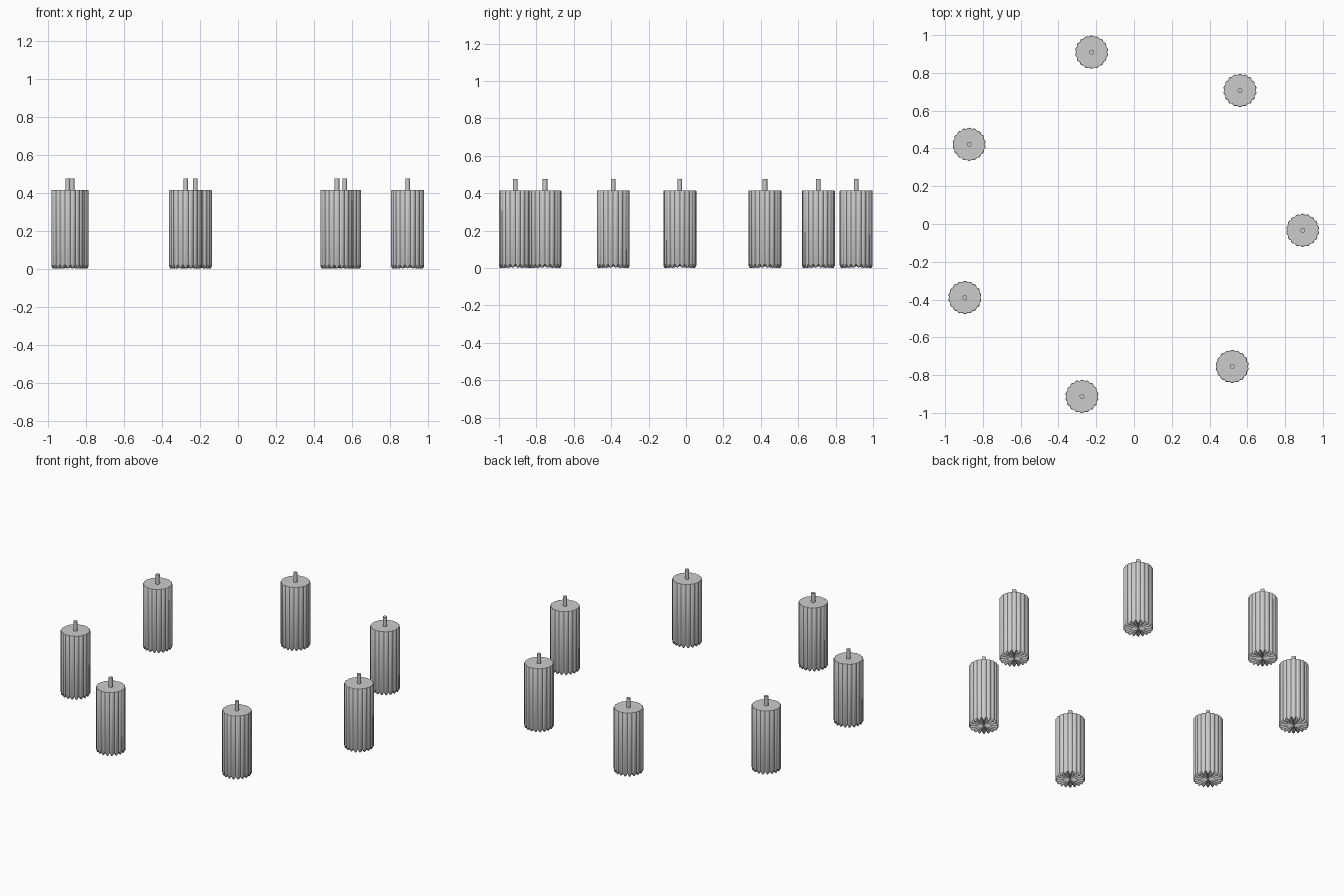
import bpy, bmesh
from math import sin, cos, pi, radians

if "Cube" in bpy.data.objects:
    bpy.data.objects.remove(bpy.data.objects["Cube"])

FLUTES = 18      # convex lobes around each candle
STEPS = 4        # segments per lobe
R, H = 0.088, 0.415


def lobe(i):
    # 1 on the lobe crest, 0 in the groove
    return abs(sin(pi * i / STEPS))


def ring(bm, r, depth, z_crest, z_groove):
    n = FLUTES * STEPS
    out = []
    for i in range(n):
        a, k = 2 * pi * i / n, lobe(i)
        rr = r * (1 - depth * (1 - k))
        z = z_groove + (z_crest - z_groove) * k
        out.append(bm.verts.new((rr * cos(a), rr * sin(a), z)))
    return out


def bridge(bm, a, b):
    for i in range(len(a)):
        j = (i + 1) % len(a)
        bm.faces.new((a[i], a[j], b[j], b[i]))


def candle_mesh():
    # fluted wax body with a pleated underside
    bm = bmesh.new()
    rings = [ring(bm, R * 0.93, 0.10, 0.0, 0.018),
             ring(bm, R, 0.07, 0.012, 0.022),
             ring(bm, R, 0.07, H - 0.004, H - 0.004),
             ring(bm, R * 0.97, 0.05, H, H)]
    for a, b in zip(rings, rings[1:]):
        bridge(bm, a, b)
    bm.faces.new(rings[-1])
    c = bm.verts.new((0, 0, 0.01))
    low = rings[0]
    for i in range(len(low)):
        bm.faces.new((c, low[(i + 1) % len(low)], low[i]))
    bmesh.ops.recalc_face_normals(bm, faces=bm.faces)
    me = bpy.data.meshes.new("candle")
    bm.to_mesh(me)
    bm.free()
    return me


def wick_mesh():
    bm = bmesh.new()
    bmesh.ops.create_cone(bm, cap_ends=True, segments=16, radius1=0.0125,
                          radius2=0.0125, depth=0.07)
    me = bpy.data.meshes.new("wick")
    bm.to_mesh(me)
    bm.free()
    return me


# ring of seven candles
candle, wick = candle_mesh(), wick_mesh()
for k in range(7):
    a = radians(-1.6 + 360 / 7 * k)
    x, y = -0.042 + 0.935 * cos(a), -0.007 + 0.935 * sin(a)
    for name, me, z in (("candle", candle, 0), ("wick", wick, H + 0.025)):
        ob = bpy.data.objects.new(f"{name}_{k + 1}", me)
        ob.location = (x, y, z)
        bpy.context.collection.objects.link(ob)
        bpy.context.view_layer.objects.active = ob

# smooth shading with the groove edges kept sharp
bpy.ops.object.select_all(action='DESELECT')
for name in ("candle_1", "wick_1"):
    ob = bpy.data.objects[name]
    ob.select_set(True)
    bpy.context.view_layer.objects.active = ob
bpy.ops.object.shade_smooth_by_angle(angle=radians(35))
